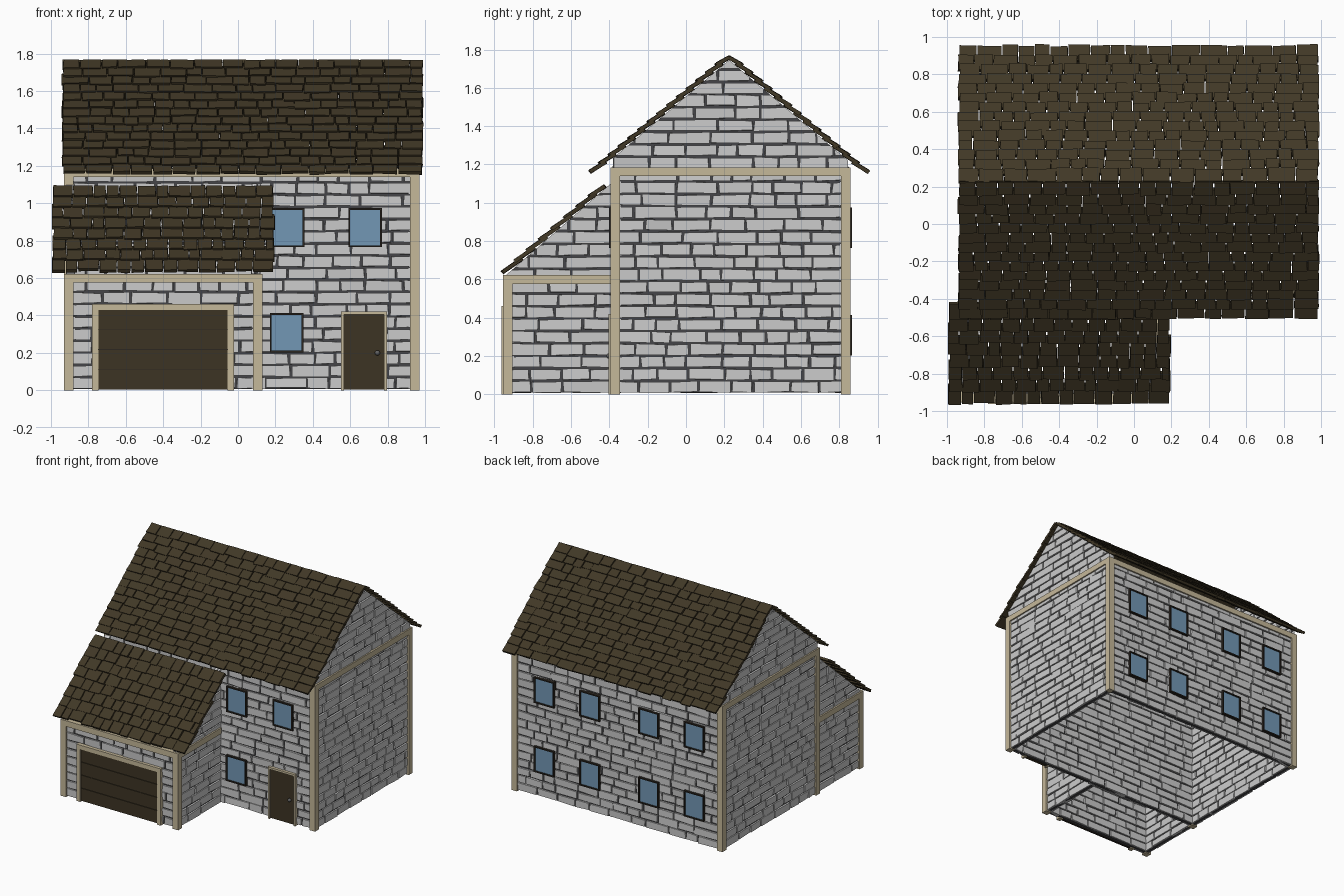
import bpy, bmesh, random
from math import radians
from itertools import product
from mathutils import Vector, Matrix

if "Cube" in bpy.data.objects:
    bpy.data.objects.remove(bpy.data.objects["Cube"])

random.seed(4)


def material(name, rgb):
    m = bpy.data.materials.new(name)
    m.diffuse_color = (*rgb, 1)
    m.use_nodes = True
    m.node_tree.nodes["Principled BSDF"].inputs["Base Color"].default_value = m.diffuse_color
    return m


TRIM = material("trim", (0.56, 0.48, 0.32))
ROOF = material("roof_brown", (0.052, 0.039, 0.019))
DOOR = material("door_brown", (0.046, 0.034, 0.017))
DARK = material("dark_frame", (0.025, 0.02, 0.015))
GLASS = material("glass_blue", (0.17, 0.31, 0.46))
MORTAR = material("mortar", (0.06, 0.06, 0.065))
FACES = ((0, 1, 3, 2), (4, 6, 7, 5), (0, 4, 5, 1), (2, 3, 7, 6), (0, 2, 6, 4), (1, 5, 7, 3))


def box(bm, lo, hi, M=Matrix(), jit=(0, 0, 0), tilt=0):
    """Box with optional corner jitter; tilt lifts the low-y end along local z."""
    vs = []
    for i, j, k in product((0, 1), repeat=3):
        p = Vector(((lo, hi)[i][0], (lo, hi)[j][1], (lo, hi)[k][2] + tilt * (1 - j)))
        p += Vector([random.uniform(-a, a) for a in jit])
        vs.append(bm.verts.new(M @ p))
    for f in FACES:
        bm.faces.new([vs[n] for n in f])


def finish(bm, name, mat=None):
    bmesh.ops.recalc_face_normals(bm, faces=bm.faces[:])
    me = bpy.data.meshes.new(name)
    bm.to_mesh(me)
    bm.free()
    if mat:
        me.materials.append(mat)
    ob = bpy.data.objects.new(name, me)
    bpy.context.collection.objects.link(ob)
    return ob


def boxes(name, mat, *pairs):
    bm = bmesh.new()
    for lo, hi in pairs:
        box(bm, lo, hi)
    return finish(bm, name, mat)


def clip(bm, planes):
    for co, no in planes:
        r = bmesh.ops.bisect_plane(bm, geom=bm.verts[:] + bm.edges[:] + bm.faces[:],
                                   plane_co=co, plane_no=no, clear_outer=True)
        cut = [e for e in r["geom_cut"] if isinstance(e, bmesh.types.BMEdge)]
        bmesh.ops.holes_fill(bm, edges=cut, sides=0)


def wall(name, p, q, height, planes=()):
    """Coursed stone wall from p to q (inside on the left), trimmed by planes."""
    p, q = Vector((*p, 0)), Vector((*q, 0))
    d = (q - p).normalized()
    n = Vector((-d.y, d.x, 0))
    M = Matrix.Translation(p) @ Matrix((d, n, (0, 0, 1))).transposed().to_4x4()
    length, course, t, g = (q - p).length, 0.065, 0.045, 0.005
    bm = bmesh.new()
    z = 0.006
    while z < height:
        u = 0
        while u < length - 0.01:
            v = u + random.uniform(0.10, 0.23)
            if v > length - 0.07:
                v = length
            top = min(z + course, height)
            box(bm, (u + g, 0, z + g), (v - g, t, top - g), M, (0.004, 0.003, 0.004))
            u = v
        z += course
    clip(bm, planes)
    finish(bm, name)
    bm = bmesh.new()
    box(bm, (0.006, 0.012, 0.008), (length - 0.006, t - 0.012, height - 0.01), M)
    clip(bm, planes)
    finish(bm, name + "_mortar", MORTAR)


def roof(name, eave, ridge, x0, x1, rows, width):
    """Overlapping tile courses from eave (y, z) up to ridge (y, z)."""
    e, r = Vector((0, *eave)), Vector((0, *ridge))
    s = (r - e).normalized()
    n = Vector((0, -s.z, s.y)) if s.y > 0 else Vector((0, s.z, -s.y))
    M = Matrix.Translation(e) @ Matrix(((1, 0, 0), s, n)).transposed().to_4x4()
    length = (r - e).length
    pitch = length / rows
    bm = bmesh.new()
    for i in range(rows):
        u = x0 + random.uniform(-0.006, 0.006)
        while u < x1 - 0.01:
            v = u + width * random.uniform(0.65, 1.35)
            if v > x1 - width * 0.5:
                v = x1 + random.uniform(-0.006, 0.006)
            a = i * pitch + random.uniform(-0.006, 0.006)
            b = min((i + 1.4) * pitch, length + 0.012)
            box(bm, (u + 0.003, a, 0), (v - 0.003, b, 0.019), M, (0.003, 0.003, 0.002), 0.014)
            u = v
    finish(bm, name, ROOF)


def ring(x0, x1, z0, z1, w, y0, y1, sill=False):
    """Jambs, head and optional sill of an opening frame."""
    parts = [((x0, y0, z0), (x0 + w, y1, z1)), ((x1 - w, y0, z0), (x1, y1, z1)),
             ((x0 + w, y0, z1 - w), (x1 - w, y1, z1))]
    if sill:
        parts.append(((x0 + w, y0, z0), (x1 - w, y1, z0 + w)))
    return parts


def window(name, x, z, y, out):
    ys = sorted((y - out * 0.01, y + out * 0.018))
    boxes(name + "_frame", DARK, *ring(x - 0.09, x + 0.09, z - 0.105, z + 0.105, 0.01, *ys, True))
    yg = sorted((y - out * 0.01, y + out * 0.009))
    boxes(name + "_glass", GLASS, ((x - 0.082, yg[0], z - 0.097), (x + 0.082, yg[1], z + 0.097)))


# Footprints: posts stand slightly proud of the stone walls
X0, X1, Y0, Y1 = -0.93, 0.97, -0.395, 0.86      # main house
GX, GY = 0.13, -0.955                           # garage right side and front
I, P = 0.012, 0.05
RIDGE, EAVE_F, EAVE_B = (0.225, 1.745), (-0.485, 1.145), (0.935, 1.145)
G_TOP, G_EAVE = (-0.425, 1.072), (-0.94, 0.622)


def under(e, r):
    """Clipping plane along a roof underside."""
    s = Vector((0, r[0] - e[0], r[1] - e[1]))
    n = Vector((0, -s.z, s.y)) if s.y > 0 else Vector((0, s.z, -s.y))
    return Vector((0, *e)), n.normalized()


main_clip = [under(EAVE_F, RIDGE), under(EAVE_B, RIDGE)]
garage_clip = [under(G_EAVE, G_TOP)]

# Stone walls, gables included in the side walls
a, b, c, d = X0 + I, X1 - I, Y0 + I, Y1 - I
wall("house_front_wall", (a, c), (b, c), 1.19)
wall("house_right_wall", (b, c), (b, d), 1.75, main_clip)
wall("house_back_wall", (b, d), (a, d), 1.19)
wall("house_left_wall", (a, d), (a, c), 1.75, main_clip)
wall("garage_front_wall", (a, GY + I), (GX - I, GY + I), 0.61)
wall("garage_right_wall", (GX - I, GY + I), (GX - I, c), 1.12, garage_clip)
wall("garage_left_wall", (a, c), (a, GY + I), 1.12, garage_clip)

# Corner posts
boxes("house_posts", TRIM, *[((x, y, 0), (x + P, y + P, 1.15))
                             for x in (X0, X1 - P) for y in (Y0, Y1 - P)])
boxes("garage_posts", TRIM, *[((x, GY, 0), (x + P, GY + P, 0.58)) for x in (X0, GX - P)])

# Horizontal beams on top of the posts
boxes("house_beams", TRIM,
      *[((x, Y0, 1.14), (x + P, Y1, 1.185)) for x in (X0, X1 - P)],
      *[((X0 + P, y, 1.14), (X1 - P, y + P, 1.185)) for y in (Y0, Y1 - P)])
boxes("garage_beams", TRIM, ((X0 + P, GY, 0.575), (GX - P, GY + P, 0.622)),
      *[((x, GY, 0.575), (x + P, Y0, 0.622)) for x in (X0, GX - P)])

# Tiled roofs
roof("house_roof_front", EAVE_F, RIDGE, -0.94, 0.988, 14, 0.115)
roof("house_roof_back", EAVE_B, RIDGE, -0.94, 0.988, 14, 0.115)
roof("garage_roof", G_EAVE, G_TOP, -0.993, 0.193, 8, 0.09)

# Windows
for i, (x, z) in enumerate(((0.265, 0.87), (0.68, 0.87), (0.26, 0.308))):
    window(f"front_window_{i + 1}", x, z, c, -1)
for i, (x, z) in enumerate(product((-0.675, -0.265, 0.265, 0.675), (0.308, 0.87))):
    window(f"back_window_{i + 1}", x, z, d, 1)

# Garage door with four panels
gw = GY + I
boxes("garage_door_frame", TRIM, *ring(-0.78, -0.022, 0, 0.462, 0.034, gw - 0.02, gw + 0.02))
boxes("garage_door", DOOR, *[((-0.746, gw - 0.012, 0.008 + k * 0.106),
                              (-0.056, gw + 0.01, 0.110 + k * 0.106)) for k in range(4)])
boxes("garage_door_backing", DARK, ((-0.746, gw - 0.007, 0.005), (-0.056, gw + 0.008, 0.43)))

# Front door and knob
boxes("front_door_frame", TRIM, *ring(0.552, 0.797, 0, 0.42, 0.016, c - 0.022, c + 0.02))
boxes("front_door", DOOR, ((0.568, c - 0.01, 0.005), (0.781, c + 0.015, 0.404)))
bm = bmesh.new()
bmesh.ops.create_uvsphere(bm, u_segments=12, v_segments=8, radius=0.014,
                          matrix=Matrix.Translation((0.745, c - 0.02, 0.2)))
for f in bm.faces:
    f.smooth = True
finish(bm, "door_knob", material("knob_grey", (0.12, 0.12, 0.12)))
